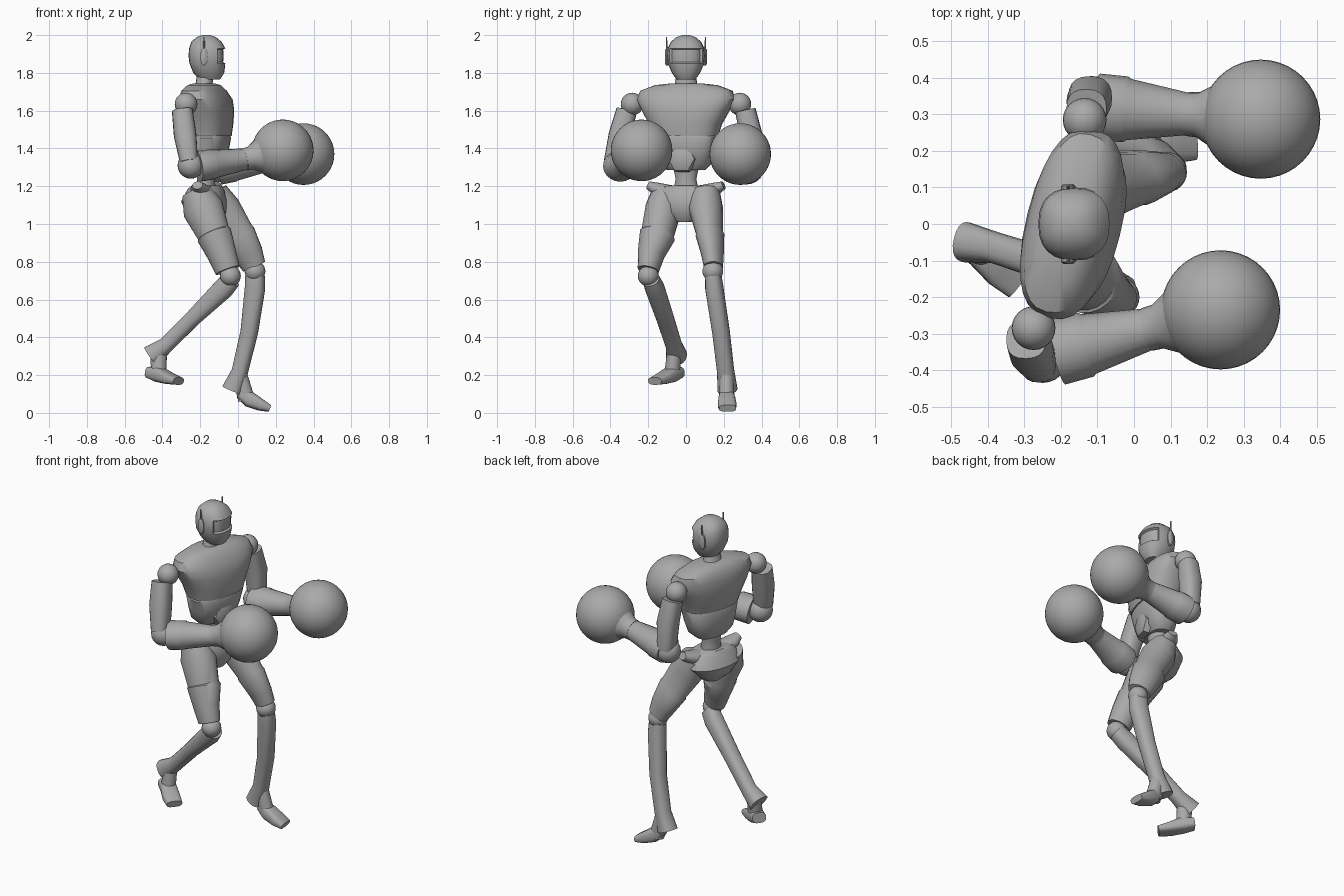
import bpy, bmesh, math
from mathutils import Vector

default = bpy.data.objects.get("Cube")
if default:
    bpy.data.objects.remove(default, do_unlink=True)

grey = bpy.data.materials.new("plain grey")
grey.use_nodes = True
GREY = (0.4, 0.4, 0.4, 1)
grey.diffuse_color = GREY
grey.node_tree.nodes["Principled BSDF"].inputs["Base Color"].default_value = GREY

UP = Vector((0, 0, 1))
YAW = math.radians(-14)
FWD = Vector((math.cos(YAW), math.sin(YAW), 0))
SIDE = Vector((-FWD.y, FWD.x, 0))


def finish(name, bm, angle=40):
    bmesh.ops.recalc_face_normals(bm, faces=bm.faces)
    for face in bm.faces:
        face.smooth = True
    mesh = bpy.data.meshes.new(name)
    bm.to_mesh(mesh)
    bm.free()
    mesh.set_sharp_from_angle(angle=math.radians(angle))
    mesh.materials.append(grey)
    obj = bpy.data.objects.new(name, mesh)
    bpy.context.collection.objects.link(obj)
    return obj


def power_cos(value, power):
    return math.copysign(abs(value) ** (2 / power), value)


def skin(rows, ref, sides=20, power=2, axis=None):
    """Skin oval sections; each row is x, y, z, half size along ref, half size across."""
    bm = bmesh.new()
    points = [Vector(row[:3]) for row in rows]
    rings = []
    for i, row in enumerate(rows):
        along = axis or points[min(i + 1, len(rows) - 1)] - points[max(i - 1, 0)]
        along = along.normalized()
        u = (ref - along * ref.dot(along)).normalized()
        v = along.cross(u)
        ring = []
        for k in range(sides):
            turn = math.tau * k / sides
            ring.append(bm.verts.new(points[i]
                                     + u * row[3] * power_cos(math.cos(turn), power)
                                     + v * row[4] * power_cos(math.sin(turn), power)))
        rings.append(ring)
    for low, high in zip(rings, rings[1:]):
        for k in range(sides):
            n = (k + 1) % sides
            bm.faces.new((low[k], low[n], high[n], high[k]))
    bm.faces.new(rings[0])
    bm.faces.new(rings[-1])
    return bm


def loft(name, rows, ref=FWD, **options):
    return finish(name, skin(rows, ref, **options))


def stack(name, rows, power=2, sides=28):
    """Horizontal sections in the turned body frame: forward shift, height, depth, width."""
    base = Vector((-0.17, 0, 0))
    full = [(*(base + FWD * f + UP * z), a, b) for f, z, a, b in rows]
    return loft(name, full, sides=sides, power=power, axis=UP)


def ball(name, centre, radius, segments=24):
    bm = bmesh.new()
    bmesh.ops.create_uvsphere(bm, u_segments=segments, v_segments=segments // 2, radius=radius)
    bmesh.ops.translate(bm, verts=bm.verts, vec=Vector(centre))
    return finish(name, bm)


# Head with a recessed visor
X = Vector((1, 0, 0))
head = skin([(-.15, 0, 1.765, .055, .05), (-.155, 0, 1.8, .082, .075),
             (-.162, 0, 1.85, .095, .096), (-.163, 0, 1.89, .099, .1),
             (-.163, 0, 1.93, .096, .097), (-.167, 0, 1.965, .08, .08),
             (-.168, 0, 1.99, .05, .05), (-.168, 0, 2, .02, .02)],
            X, sides=24, power=2.4, axis=UP)
visor = [f for f in head.faces
         if 1.85 < f.calc_center_median().z < 1.93 and f.calc_center_median().x > -.11]
bmesh.ops.recalc_face_normals(head, faces=head.faces)
bmesh.ops.inset_region(head, faces=visor, thickness=.006, depth=-.012)
finish("head", head, 35)
loft("neck", [(-.185, 0, 1.69, .075, .085), (-.18, 0, 1.74, .045, .06),
              (-.17, 0, 1.8, .045, .05)], X, axis=UP)

# Ear pads and antennas
for label, s in (("left", 1), ("right", -1)):
    out = Vector((0, s, 0))
    loft(label + "_ear_pad", [(-.18, s * .085, 1.885, .047, .02),
                              (-.18, s * .104, 1.885, .047, .02),
                              (-.18, s * .11, 1.885, .038, .012)], UP, axis=out)
    loft(label + "_antenna", [(-.18, s * .1, 1.9, .007, .007),
                              (-.18, s * .104, 1.99, .003, .003)], X, sides=8)

# Torso
stack("chest", [(-.01, 1.745, .05, .075), (-.01, 1.735, .075, .17), (-.01, 1.705, .1, .25),
                (0, 1.66, .122, .265), (.005, 1.6, .13, .235), (.01, 1.53, .125, .195),
                (.015, 1.465, .112, .175)], power=2.5)
stack("abdomen", [(.015, 1.47, .102, .165), (.015, 1.455, .108, .173), (.01, 1.38, .1, .155),
                  (.005, 1.32, .085, .138), (0, 1.285, .06, .1)], power=2.6)
stack("spine", [(0, 1.3, .055, .07), (0, 1.24, .045, .055), (0, 1.17, .055, .07)])
buckle = Vector((-.17, 0, 1.345)) + FWD * .07
loft("buckle", [(*(buckle + FWD * d), r, r) for d, r in ((0, .08), (.035, .072), (.045, .05))],
     SIDE, sides=6)

# Pelvis and hip points
stack("pelvis", [(0, 1.205, .07, .1), (0, 1.185, .09, .15), (-.01, 1.12, .115, .175),
                 (0, 1.06, .105, .12), (.01, 1.01, .06, .05)], power=2.2)
for label, s in (("left", 1), ("right", -1)):
    hip = Vector((-.165, 0, 1.165))
    loft(label + "_hip_point",
         [(*(hip + SIDE * s * d + UP * h), a, b)
          for d, h, a, b in ((.08, 0, .06, .04), (.16, .02, .05, .035), (.205, .04, .028, .022))])

# Legs: thigh, knee, shin and foot
loft("right_thigh", [(-.22, -.1, 1.17, .08, .08), (-.185, -.12, 1.08, .11, .095),
                     (-.13, -.15, .95, .088, .088), (-.125, -.152, .94, .094, .096),
                     (-.085, -.185, .84, .078, .072), (-.055, -.2, .755, .068, .056)])
loft("left_thigh", [(-.13, .1, 1.17, .075, .08), (-.085, .105, 1.08, .1, .09),
                    (-.005, .125, .95, .092, .07), (0, .127, .94, .097, .074),
                    (.055, .14, .84, .082, .058), (.085, .145, .775, .065, .05)])
ball("right_knee", (-.04, -.2, .725), .055)
ball("left_knee", (.09, .142, .75), .055)
loft("right_shin", [(-.035, -.185, .705, .05, .045), (-.075, -.165, .66, .056, .05),
                    (-.24, -.11, .5, .043, .046), (-.38, -.065, .36, .042, .043),
                    (-.46, -.05, .3, .058, .055)], power=2.4)
loft("left_shin", [(.09, .145, .725, .052, .042), (.09, .15, .66, .054, .047),
                   (.06, .185, .43, .046, .046), (.01, .21, .22, .043, .045),
                   (-.03, .22, .12, .056, .052)], power=2.4)
loft("left_ankle", [(.01, .215, .2, .04, .038), (.045, .216, .07, .045, .04)])
loft("left_foot", [(.01, .215, .105, .028, .035), (.06, .216, .072, .042, .045),
                   (.12, .218, .042, .032, .05), (.168, .22, .024, .019, .045)], UP, power=3)
loft("right_ankle", [(-.42, -.06, .33, .045, .04), (-.42, -.075, .2, .04, .04)])
loft("right_foot", [(-.47, -.04, .215, .03, .04), (-.42, -.075, .205, .042, .045),
                    (-.365, -.125, .182, .03, .05), (-.315, -.165, .168, .02, .045)], UP, power=3)

# Arms: shoulder, upper arm, elbow
ball("right_shoulder", (-.275, -.285, 1.635), .06)
ball("left_shoulder", (-.135, .285, 1.635), .06)
loft("right_upper_arm", [(-.295, -.315, 1.6, .055, .055), (-.28, -.35, 1.47, .06, .06),
                         (-.26, -.38, 1.33, .048, .055)], X, power=2.5)
loft("left_upper_arm", [(-.13, .315, 1.6, .055, .055), (-.12, .345, 1.47, .06, .06),
                        (-.115, .35, 1.31, .048, .055)], X, power=2.5)
ball("right_elbow", (-.25, -.365, 1.31), .07)
ball("left_elbow", (-.115, .335, 1.29), .07)


# Forearms and round gloves
def glove_arm(label, elbow, wrist, centre):
    elbow, wrist, centre = Vector(elbow), Vector(wrist), Vector(centre)
    rows = [(*elbow.lerp(wrist, t), a, b)
            for t, a, b in ((0, .082, .092), (.3, .08, .09), (.33, .076, .084), (1, .056, .056))]
    loft(label + "_forearm", rows, UP)
    rows = [(*wrist.lerp(centre, t), r, r)
            for t, r in ((-.08, .06), (.08, .062), (.35, .092), (.55, .125))]
    loft(label + "_glove_cuff", rows, UP)
    ball(label + "_glove", centre, .163, 40)


glove_arm("right", (-.21, -.35, 1.305), (.05, -.285, 1.345), (.237, -.235, 1.39))
glove_arm("left", (-.1, .32, 1.29), (.16, .3, 1.335), (.347, .287, 1.37))
